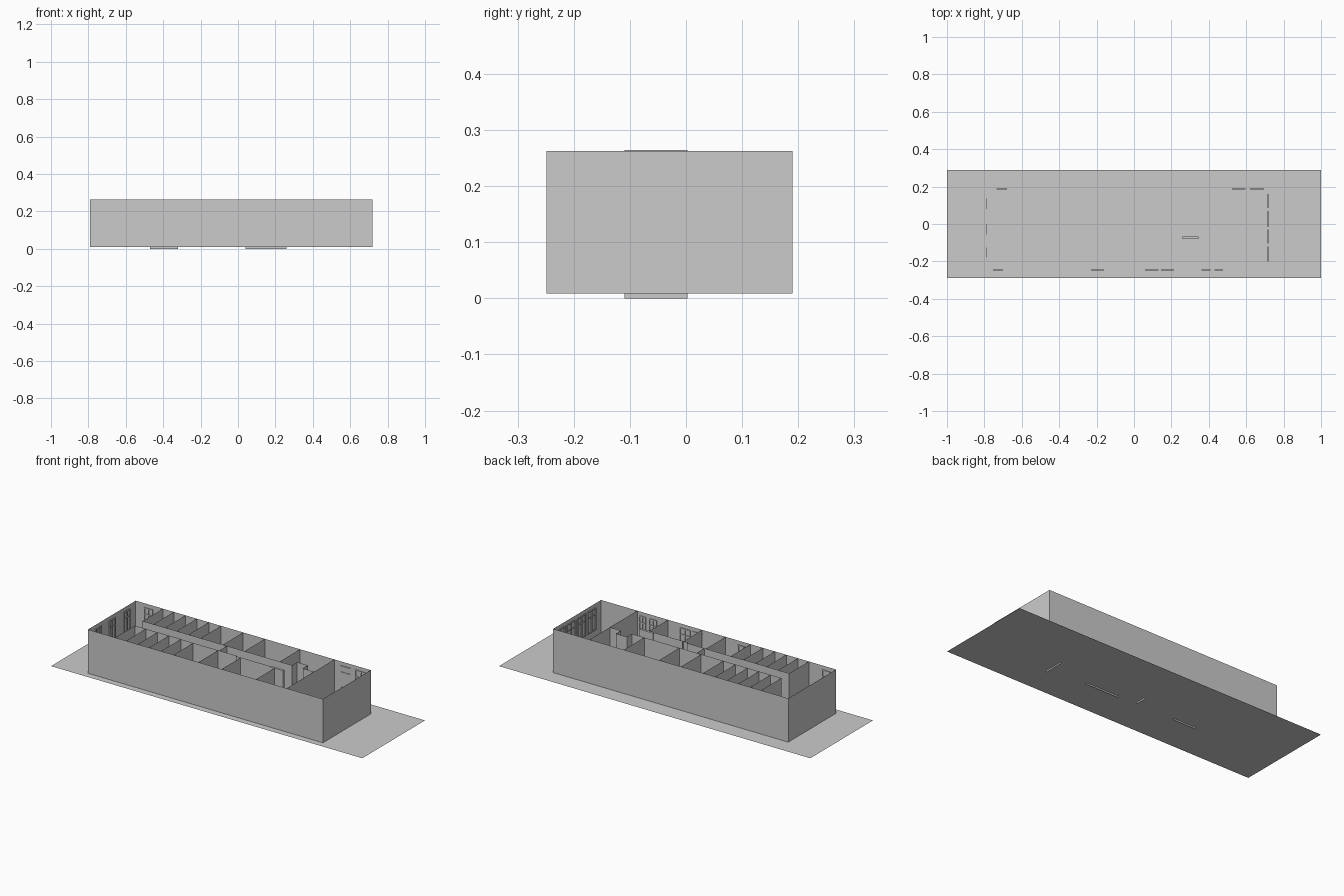
import bpy, bmesh

if "Cube" in bpy.data.objects:
    bpy.data.objects.remove(bpy.data.objects["Cube"])

FLOOR, TOP = 0.009, 0.263


def make(name, bm):
    me = bpy.data.meshes.new(name)
    bm.to_mesh(me)
    bm.free()
    ob = bpy.data.objects.new(name, me)
    bpy.context.collection.objects.link(ob)
    return ob


def sheet(bm, p, q, z0=FLOOR, z1=TOP):
    """Vertical single-sheet wall between two plan points."""
    bm.faces.new([bm.verts.new(c) for c in (
        (*p, z0), (*q, z0), (*q, z1), (*p, z1))])


def walls(name, runs, z0=FLOOR, z1=TOP):
    bm = bmesh.new()
    for run in runs:
        for p, q in zip(run, run[1:]):
            sheet(bm, p, q, z0, z1)
    bmesh.ops.remove_doubles(bm, verts=bm.verts, dist=1e-5)
    return make(name, bm)


def box(bm, lo, hi):
    vs = bmesh.ops.create_cube(bm, size=1)["verts"]
    for v in vs:
        for i in range(3):
            v.co[i] = lo[i] if v.co[i] < 0 else hi[i]


def window(name, axis, pos, a, b, z0=0.11, z1=0.24, t=0.004):
    """Framed window with a centre post and a crossbar, lying along x or y."""
    bm = bmesh.new()
    f = 0.006
    m, zc = (a + b) / 2, z0 + (z1 - z0) * 0.68
    bars = [(a, a + f, z0, z1), (b - f, b, z0, z1), (m - f / 2, m + f / 2, z0, z1),
            (a, b, z0, z0 + f), (a, b, z1 - f, z1), (a, b, zc, zc + f)]
    for u0, u1, w0, w1 in bars:
        if axis == "x":
            box(bm, (u0, pos, w0), (u1, pos + t, w1))
        else:
            box(bm, (pos, u0, w0), (pos + t, u1, w1))
    make(name, bm)


# Ground sheet
bm = bmesh.new()
bm.faces.new([bm.verts.new(c) for c in (
    (-1, -0.2875, FLOOR), (1, -0.2875, FLOOR), (1, 0.2875, FLOOR), (-1, 0.2875, FLOOR))])
make("ground", bm)

# Outer shell
X0, X1, Y0, Y1 = -0.79, 0.72, -0.249, 0.19
walls("outer_walls", [[(X0, Y0), (X1, Y0), (X1, Y1), (X0, Y1), (X0, Y0)]])

# Corridor walls, the back one with a small alcove
FY, BY = -0.068, 0.003
walls("corridor_back_wall", [[(-0.615, BY), (0.345, BY), (0.345, 0.05),
                              (0.415, 0.05), (0.415, BY), (0.487, BY)]])
walls("corridor_front_wall", [[(-0.615, FY), (-0.47, FY)], [(-0.32, FY), (0.04, FY)]])

# Room partitions on both sides of the corridor
walls("back_partitions", [[(x, BY), (x, Y1)] for x in
      (-0.615, -0.545, -0.47, -0.397, -0.32, -0.242, -0.10, 0.04, 0.266, 0.487)])
walls("front_partitions", [[(x, Y0), (x, FY)] for x in
      (-0.615, -0.545, -0.47, -0.397, -0.32, -0.24, -0.08, 0.07, 0.29)]
      + [[(0.487, Y0), (0.487, -0.11)]])

# Sections that reach slightly below the ground
walls("deep_wall_sections", [[(-0.47, FY), (-0.32, FY)], [(-0.072, FY), (-0.072, BY)],
                             [(0.04, -0.075), (0.26, -0.075)],
                             [(0.487, -0.11), (0.487, BY)]], 0, TOP + 0.001)
bm = bmesh.new()
box(bm, (0.26, -0.08, FLOOR), (0.345, -0.067, TOP))
make("thick_wall_section", bm)

# Windows along the inside of each outer wall
for axis, pos, spans in (
        ("x", Y0 + 0.001, [(-0.755, -0.70), (-0.23, -0.16), (0.06, 0.13), (0.145, 0.215),
                           (0.36, 0.41), (0.43, 0.475)]),
        ("x", Y1 - 0.005, [(-0.735, -0.68), (0.525, 0.595), (0.62, 0.695)]),
        ("y", X0 + 0.001, [(-0.18, -0.125), (-0.055, 0.0), (0.08, 0.135)]),
        ("y", X1 - 0.005, [(-0.20, -0.12), (-0.105, -0.03), (-0.015, 0.07), (0.085, 0.16)])):
    for i, (a, b) in enumerate(spans):
        window(f"window_{axis}_{i}", axis, pos, a, b)
